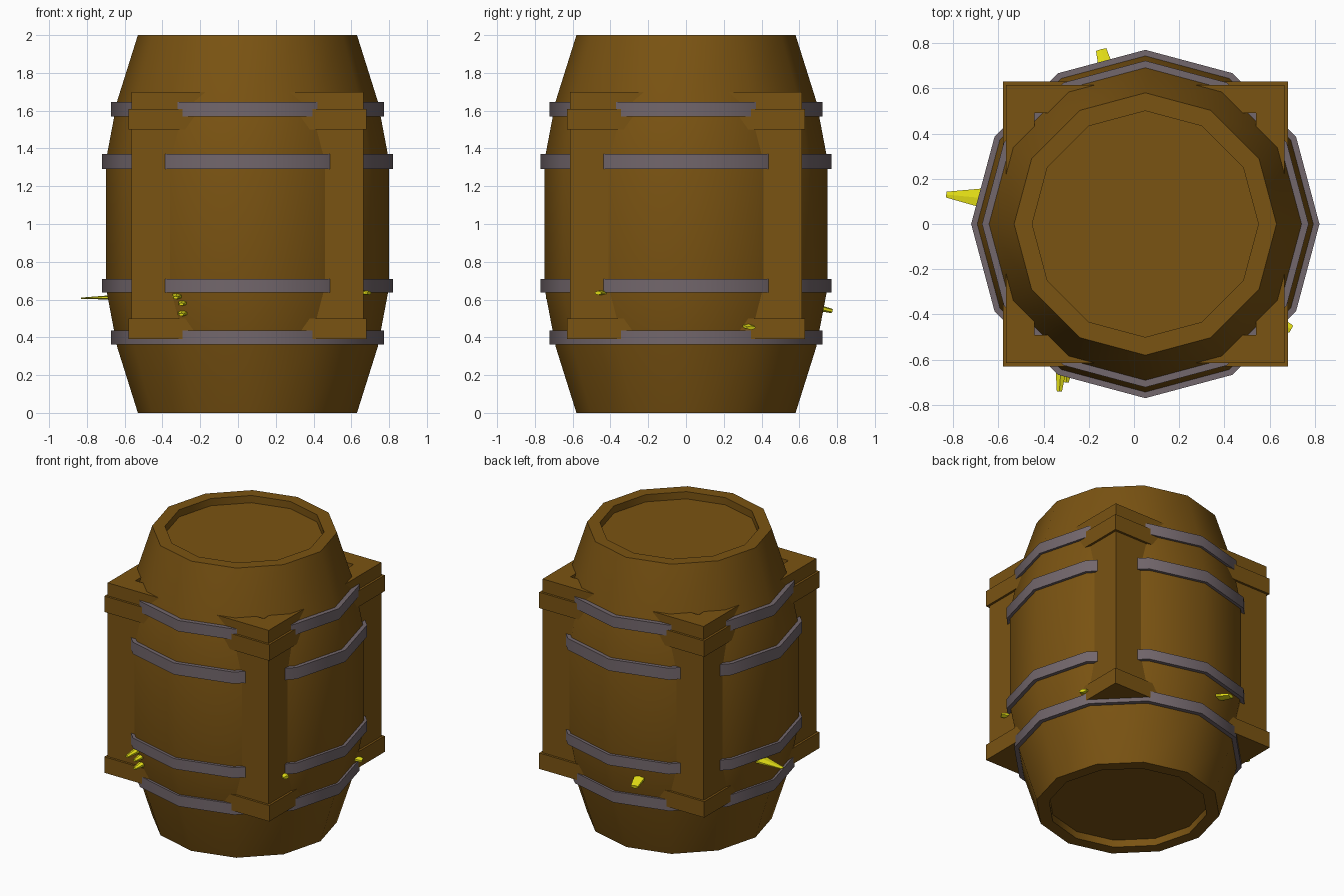
import bpy, bmesh, math
from mathutils import Vector, Matrix

if "Cube" in bpy.data.objects:
    bpy.data.objects.remove(bpy.data.objects["Cube"])

CX = 0.05  # barrel axis in x


def material(name, col):
    m = bpy.data.materials.new(name)
    m.diffuse_color = (*col, 1)
    m.use_nodes = True
    m.node_tree.nodes["Principled BSDF"].inputs["Base Color"].default_value = m.diffuse_color
    return m


WOOD = material("brown wood", (0.195, 0.087, 0.006))
METAL = material("grey metal", (0.17, 0.135, 0.15))
YELLOW = material("yellow fruit", (0.80, 0.76, 0.008))


def finish(name, bm, mat, smooth=False):
    bmesh.ops.recalc_face_normals(bm, faces=bm.faces)
    me = bpy.data.meshes.new(name)
    bm.to_mesh(me)
    bm.free()
    me.materials.append(mat)
    ob = bpy.data.objects.new(name, me)
    bpy.context.collection.objects.link(ob)
    if smooth:
        bpy.ops.object.select_all(action='DESELECT')
        bpy.context.view_layer.objects.active = ob
        ob.select_set(True)
        bpy.ops.object.shade_smooth_by_angle(angle=math.radians(35))
    return ob


def lathe(name, profile, mat, sides=12, start=0.0, closed=False, smooth=False):
    """Rings of the (radius, z) profile around the barrel axis."""
    bm = bmesh.new()
    rings = []
    for r, z in profile:
        ring = []
        for i in range(sides):
            a = start + 2 * math.pi * i / sides
            ring.append(bm.verts.new((CX + r * math.cos(a), r * math.sin(a), z)))
        rings.append(ring)
    pairs = list(zip(rings, rings[1:]))
    if closed:
        pairs.append((rings[-1], rings[0]))
    else:
        bm.faces.new(rings[0])
        bm.faces.new(rings[-1])
    for a, b in pairs:
        for i in range(sides):
            j = (i + 1) % sides
            bm.faces.new((a[i], a[j], b[j], b[i]))
    return finish(name, bm, mat, smooth)


# barrel with recessed lids at both ends
half = [(0.50, 0.05), (0.50, 0.0), (0.58, 0.0), (0.69, 0.35), (0.75, 0.667)]
lathe("barrel", half + [(r, 2 - z) for r, z in reversed(half)], WOOD, smooth=True)

# metal hoops
for i, (r, z0, z1) in enumerate([(0.722, 0.362, 0.437), (0.77, 0.638, 0.71),
                                 (0.77, 1.29, 1.37), (0.722, 1.57, 1.645)]):
    lathe(f"hoop_{i + 1}", [(r - 0.05, z0), (r, z0), (r, z1), (r - 0.05, z1)],
          METAL, closed=True, smooth=True)

# square crate frame around the barrel, with two wider rims
for name, h, z0, z1 in [("crate_walls", 0.615, 0.42, 1.70),
                        ("crate_upper_rim", 0.63, 1.50, 1.61),
                        ("crate_lower_rim", 0.63, 0.39, 0.50)]:
    s = math.sqrt(2)
    lathe(name, [(0.49 * s, z0), (h * s, z0), (h * s, z1), (0.49 * s, z1)],
          WOOD, sides=4, start=math.pi / 4, closed=True)


def fruit_tip(name, base, tip, width, thick, tip_scale=0.35):
    """Flattened tapered tip poking out through the barrel wall."""
    base, tip = Vector(base), Vector(tip)
    d = tip - base
    z = d.normalized()
    x = Vector((0, 0, 1)).cross(z).normalized()
    rot = Matrix((x, z.cross(x), z)).transposed().to_4x4()
    bm = bmesh.new()
    bmesh.ops.create_cone(bm, cap_ends=True, segments=6, radius1=1,
                          radius2=tip_scale, depth=d.length)
    bmesh.ops.transform(bm, verts=bm.verts, matrix=Matrix.Translation((base + tip) / 2)
                        @ rot @ Matrix.Diagonal((width, thick, 1, 1)))
    finish(name, bm, YELLOW)


# fruit tips
fruit_tip("fruit_tip_left", (-0.62, 0.11, 0.613), (-0.83, 0.13, 0.607), 0.06, 0.014, 0.25)
fruit_tip("fruit_tip_back", (-0.11, 0.64, 0.57), (-0.145, 0.77, 0.54), 0.045, 0.02, 0.6)
fruit_tip("fruit_tip_right_front", (0.58, -0.40, 0.64), (0.695, -0.465, 0.635), 0.035, 0.018, 0.6)
fruit_tip("fruit_tip_right_back", (0.60, 0.30, 0.475), (0.71, 0.345, 0.45), 0.045, 0.018, 0.6)
for i, (x, z, y) in enumerate([(-0.33, 0.62, -0.74), (-0.30, 0.585, -0.70), (-0.30, 0.53, -0.70)]):
    fruit_tip(f"fruit_tip_front_{i + 1}", (x + 0.01, -0.60, z), (x, y, z - 0.01), 0.033, 0.02, 0.4)
